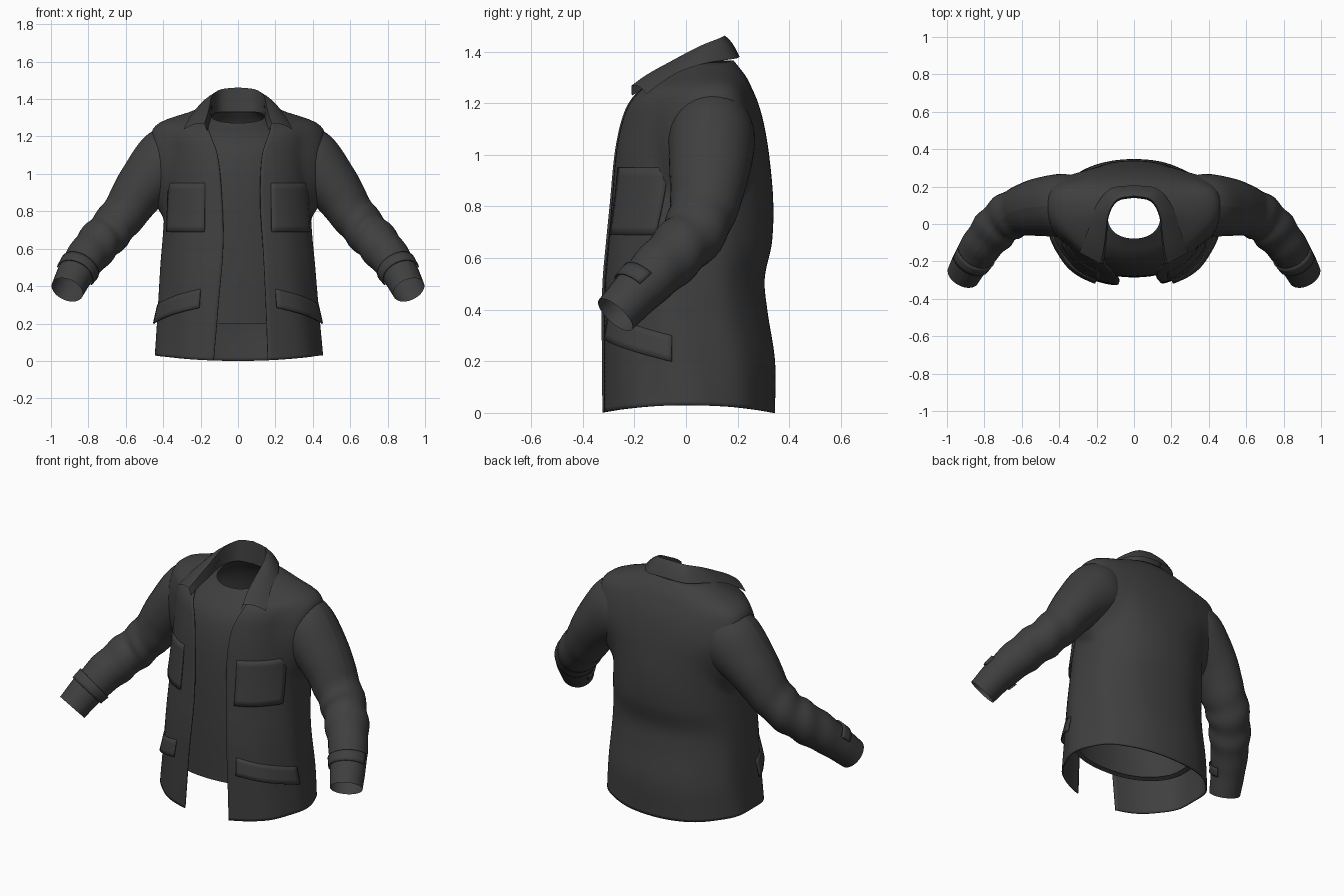
import bpy, math
from mathutils import Vector

if "Cube" in bpy.data.objects:
    bpy.data.objects.remove(bpy.data.objects["Cube"])

def material(name, v):
    m = bpy.data.materials.new(name)
    m.diffuse_color = (v, v, v, 1)
    m.use_nodes = True
    m.node_tree.nodes["Principled BSDF"].inputs["Base Color"].default_value = m.diffuse_color
    return m

JACKET = material("charcoal_cloth", 0.050)
SHIRT = material("dark_grey_knit", 0.048)

def interp(keys, t):
    """Smooth curve through rows (t, values...)."""
    t = min(max(t, keys[0][0]), keys[-1][0])
    i = 0
    while i < len(keys) - 2 and t > keys[i + 1][0]:
        i += 1
    def slope(j, c):
        a, b = keys[max(j - 1, 0)], keys[min(j + 1, len(keys) - 1)]
        return (b[c] - a[c]) / (b[0] - a[0])
    p, q = keys[i], keys[i + 1]
    h = q[0] - p[0]
    s = (t - p[0]) / h
    return [(2*s**3 - 3*s*s + 1) * p[c] + (s**3 - 2*s*s + s) * h * slope(i, c)
            + (3*s*s - 2*s**3) * q[c] + (s**3 - s*s) * h * slope(i + 1, c)
            for c in range(1, len(p))]

def ramp(v, lo, hi):
    t = min(1, max(0, (v - lo) / (hi - lo)))
    return t * t * (3 - 2 * t)

def sheet(name, fn, nu, nv, mat, closed=False, thick=0):
    """Grid surface from fn(u, v), u and v running 0..1."""
    cols = nu if closed else nu + 1
    verts = [fn(i / nu, j / nv) for j in range(nv + 1) for i in range(cols)]
    faces = [(j*cols + i, j*cols + (i + 1) % cols,
              (j + 1)*cols + (i + 1) % cols, (j + 1)*cols + i)
             for j in range(nv) for i in range(nu)]
    me = bpy.data.meshes.new(name)
    me.from_pydata(verts, [], faces)
    me.materials.append(mat)
    ob = bpy.data.objects.new(name, me)
    bpy.context.collection.objects.link(ob)
    if thick:
        mod = ob.modifiers.new("thickness", 'SOLIDIFY')
        mod.thickness = thick
        mod.offset = -1
    bpy.ops.object.select_all(action='DESELECT')
    ob.select_set(True)
    bpy.context.view_layer.objects.active = ob
    bpy.ops.object.shade_smooth_by_angle(angle=math.radians(50))
    return ob

EXP = 0.93

def power(v, e=EXP):
    return math.copysign(abs(v) ** e, v)

# jacket body sections: z, half width, front y, back y, side y
BODY = [(0, .45, -.335, .345, 0), (.2, .435, -.335, .345, 0), (.4, .42, -.333, .315, 0),
        (.52, .412, -.328, .305, .01), (.66, .40, -.315, .333, .02), (.82, .39, -.30, .338, .03),
        (1.0, .385, -.285, .322, .04), (1.12, .39, -.265, .302, .06), (1.2, .40, -.24, .28, .08),
        (1.255, .395, -.195, .257, .09), (1.30, .32, -.12, .235, .09), (1.34, .235, -.05, .205, .08),
        (1.365, .17, -.01, .185, .06)]
# front opening: z, left edge x, right edge x
OPENING = [(0, .13, .16), (.3, .105, .15), (.6, .08, .135), (.85, .085, .12), (1.1, .11, .13),
           (1.25, .16, .175), (1.30, .155, .165), (1.365, .14, .14)]
ARM_ROOT, ARM_DIR = Vector((.30, .10, 1.115)), Vector((.78, 0, -.62)).normalized()

def body(a, z, off=0, flare=.06):
    """Point on the jacket; a is the angle from the front, positive to +x."""
    w, f, b, yc = interp(BODY, z)
    s, c = math.sin(a), math.cos(a)
    # the back is broad and square across the shoulder blades
    square = .88 - .46 * math.exp(-((z - 1.08) / .19) ** 2)
    y = yc + (power(c) * (f - yc) if c > 0 else power(c, square) * (yc - b))
    off += .005 * math.sin(9 * a + 4 * z) * s * s * min(1, max(0, 1.25 - z))
    hem = .03 * s * s * max(0, 1 - z / .2)
    p = Vector((abs(power(s)) * w + off * abs(s), y - off * c, z + hem))
    # flare out into the sleeve so that the shoulder runs on smoothly
    r = (p - ARM_ROOT).cross(ARM_DIR).length
    p.x += flare * ramp(r, .24, .14) * ramp(p.x, .24, .37)
    p.x = math.copysign(p.x, s)
    return p

def angle_at(x, z):
    return math.asin(min(1, (x / interp(BODY, z)[0])) ** (1 / EXP))

def jacket_fn(u, v):
    z = 1.365 * v
    l, r = interp(OPENING, z)
    a0, a1 = angle_at(r, z), 2 * math.pi - angle_at(l, z)
    return body(a0 + (a1 - a0) * u, z)

sheet("jacket_body", jacket_fn, 120, 75, JACKET, thick=.008)

# sleeve stations: t, x, y, z, radius across, radius in depth
SLEEVE = [(0, .29, .10, 1.11, .165, .145), (1, .38, .10, 1.06, .182, .168),
          (2, .51, .09, .93, .145, .155), (3, .60, .07, .80, .122, .135),
          (4, .69, .025, .69, .115, .125), (5, .78, -.07, .59, .112, .115),
          (6, .86, -.18, .48, .097, .10), (7, .913, -.274, .38, .086, .09)]

def sleeve(a, t, off=0):
    x, y, z, rn, rb = interp(SLEEVE, t)
    d = Vector(interp(SLEEVE, t + .1)[:3]) - Vector(interp(SLEEVE, t - .1)[:3])
    d.normalize()
    n = Vector((0, 0, 1))
    n = (n - d * n.dot(d)).normalized()
    b = d.cross(n)
    wrinkle = 1 + .045 * math.exp(-((t - 4.4) / 1.2) ** 2) * math.sin(7 * t + 2 * math.cos(a))
    return Vector((x, y, z)) + n * math.cos(a) * (rn * wrinkle + off) + b * math.sin(a) * (rb * wrinkle + off)

def mirrored(fn, side):
    def g(u, v):
        p = fn(u if side > 0 else 1 - u, v)
        return Vector((p.x * side, p.y, p.z))
    return g

# collar rows from centre back to front tip: inner stand, fold, outer edge
STAND = [(0, 0, .14, 1.33), (1, .09, .12, 1.33), (2, .135, .04, 1.32),
         (3, .145, -.07, 1.29), (4, .155, -.15, 1.26), (5, .165, -.21, 1.23)]
FOLD = [(0, 0, .15, 1.462), (1, .09, .13, 1.452), (2, .137, .05, 1.42),
        (3, .152, -.06, 1.362), (4, .165, -.15, 1.312), (5, .18, -.212, 1.268)]
FALL = [(0, 0, .208, 1.38), (1, .13, .187, 1.372), (2, .212, .08, 1.356),
        (3, .243, -.025, 1.322), (4, .272, -.098, 1.278), (5, .292, -.152, 1.236)]

def collar(u, v):
    t = abs(u * 2 - 1) * 5
    s, f, o = (Vector(interp(k, t)) for k in (STAND, FOLD, FALL))
    p = s.lerp(f, v * 2) if v < .5 else f.lerp(o, v * 2 - 1)
    p.z += .012 * math.sin(math.pi * max(0, v * 2 - 1))
    p.x *= 1 if u > .5 else -1
    return p

sheet("collar", collar, 40, 12, JACKET)

def chest_pocket(u, v):
    z = .69 + .26 * v
    a0, a1 = angle_at(.175, z), angle_at(.37, z)
    return body(a0 + (a1 - a0) * u, z, .014 - .010 * v, 0)

def hip_flap(u, v):
    z = (.285 - .085 * u) * (1 - v) + (.385 - .085 * u) * v
    a0 = angle_at(.2, z)
    return body(a0 + (math.radians(82) - a0) * u, z, .020 - .016 * v)

def cuff_strap(u, v):
    return sleeve(math.radians(-60 + 200 * u), 5.8 + .36 * v, .010)

for side, label in ((1, "left"), (-1, "right")):
    sheet(label + "_sleeve", mirrored(lambda u, v: sleeve(u * 2 * math.pi, 7 * v), side),
          32, 56, JACKET)
    for name, fn, nu, nv in (("chest_pocket", chest_pocket, 10, 8),
                             ("hip_pocket_flap", hip_flap, 14, 4),
                             ("cuff_strap", cuff_strap, 20, 3)):
        sheet(label + "_" + name, mirrored(fn, side), nu, nv, JACKET, thick=.008)

# undershirt sections: z, half width, front y, back y, side y
TEE = [(.2, .385, -.285, .275, 0), (.5, .37, -.285, .265, 0), (.8, .35, -.275, .29, .02),
       (1.0, .34, -.255, .28, .04), (1.15, .33, -.215, .25, .05), (1.24, .27, -.15, .21, .05),
       (1.28, .19, -.10, .175, .04), (1.305, .14, -.078, .15, .035)]

def shirt(u, v):
    z = .2 + 1.105 * v
    w, f, b, yc = interp(TEE, z)
    a = u * 2 * math.pi
    s, c = math.sin(a), math.cos(a)
    y = yc + power(c) * (f - yc if c > 0 else yc - b)
    return Vector((power(s) * w, y, z - .033 * c * v ** 8))

def shirt_hem(u, v):
    p = shirt(u, 0)
    return Vector((p.x * (1 - .08 * v), p.y * (1 - .08 * v), p.z + .01 * v))

sheet("undershirt", shirt, 56, 44, SHIRT, closed=True)
sheet("undershirt_hem", shirt_hem, 56, 1, SHIRT, closed=True)
